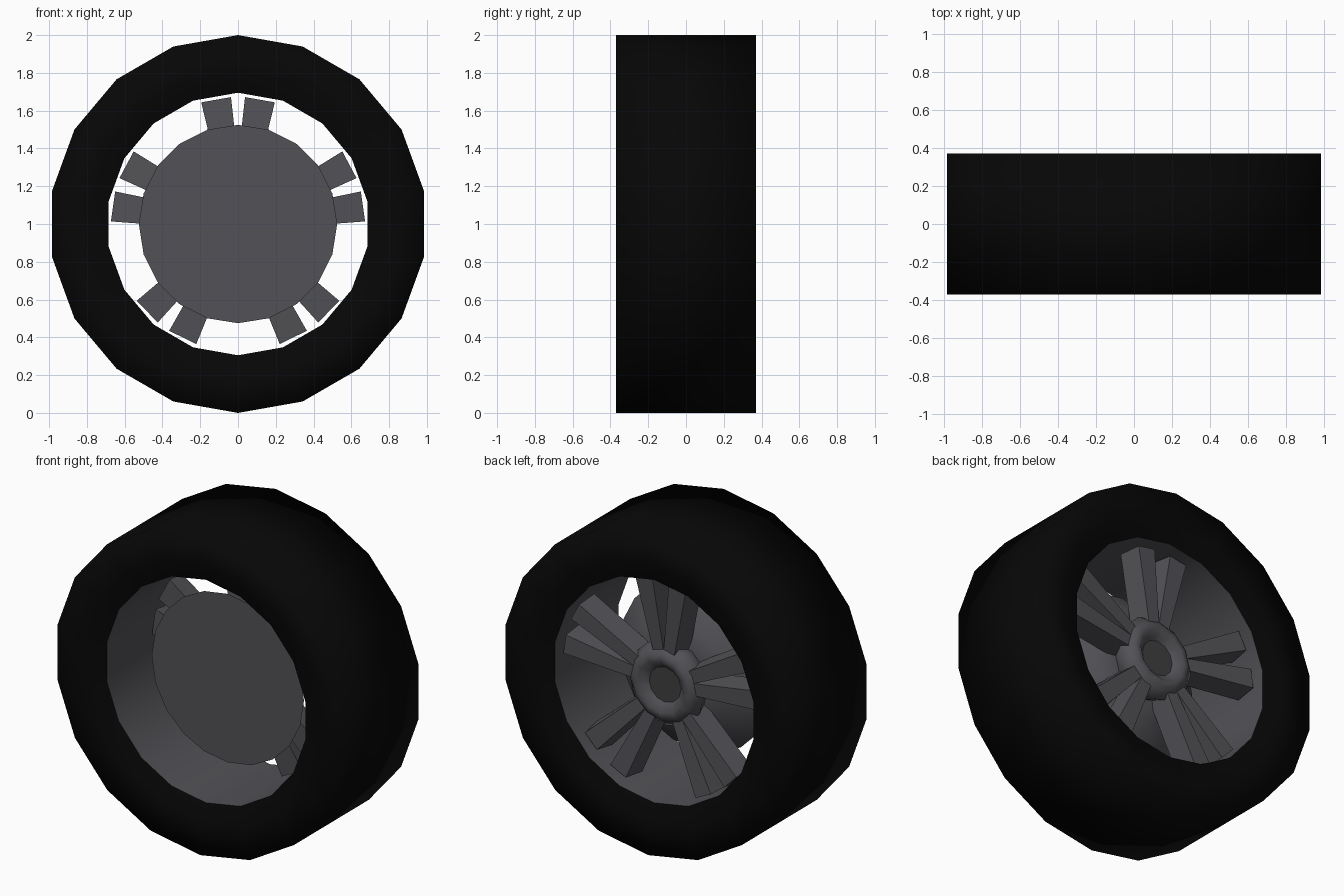
import bpy, bmesh
from math import sin, cos, pi, radians

if "Cube" in bpy.data.objects:
    bpy.data.objects.remove(bpy.data.objects["Cube"])


def material(name, v, blue=1.0):
    m = bpy.data.materials.new(name)
    m.diffuse_color = (v, v, v * blue, 1)
    m.use_nodes = True
    m.node_tree.nodes["Principled BSDF"].inputs["Base Color"].default_value = m.diffuse_color
    return m


black = material("rubber", 0.002)
grey = material("metal", 0.085, 1.12)
dark = material("dark_metal", 0.05)


def add_object(name, bm, mat, smooth=False, angle=None):
    me = bpy.data.meshes.new(name)
    bm.to_mesh(me)
    bm.free()
    ob = bpy.data.objects.new(name, me)
    bpy.context.collection.objects.link(ob)
    me.materials.append(mat)
    for p in me.polygons:
        p.use_smooth = smooth
    if angle:
        bpy.ops.object.select_all(action='DESELECT')
        ob.select_set(True)
        bpy.context.view_layer.objects.active = ob
        bpy.ops.object.shade_smooth_by_angle(angle=radians(angle))
    return ob


def lathe(name, profile, n, mat, smooth=False, angle=None, cap_start=False, cap_end=False):
    """Spin (radius, y) points about the wheel axle, first vertex at the top."""
    bm = bmesh.new()
    rings = [[bm.verts.new((r * sin(2 * pi * k / n), y, 1 + r * cos(2 * pi * k / n)))
              for k in range(n)] for r, y in profile]
    for a, b in zip(rings, rings[1:]):
        for k in range(n):
            j = (k + 1) % n
            bm.faces.new((a[k], a[j], b[j], b[k]))
    if cap_start:
        bm.faces.new(rings[0][::-1])
    if cap_end:
        bm.faces.new(rings[-1])
    if cap_start and cap_end:
        bmesh.ops.recalc_face_normals(bm, faces=bm.faces)
    return add_object(name, bm, mat, smooth, angle)


# Tyre: 18 sides, smooth shaded, sidewalls sinking towards the rim
lathe("tyre", [(0.695, -0.315), (0.80, -0.353), (1, -0.37),
               (1, 0.37), (0.80, 0.353), (0.695, 0.315)], 18, black, smooth=True)

# Rim barrel lining the tyre opening
lathe("rim_barrel", [(0.695, 0.315), (0.695, -0.315)], 18, grey, smooth=True)

# Brake drum: flat front, tapering back to the hub
lathe("brake_drum", [(0.525, -0.10), (0.34, 0.07), (0.22, 0.10)], 20, grey,
      angle=40, cap_start=True, cap_end=True)

# Hub ring with a sunken centre
lathe("hub", [(0.22, 0.09), (0.26, 0.19), (0.20, 0.245), (0.16, 0.25), (0.11, 0.205)],
      12, grey, smooth=True)
lathe("hub_cap", [(0.11, 0.205)], 12, dark, cap_end=True)

# Five pairs of spokes, widening outwards and narrower on the outer (back) face
R_IN, R_OUT = 0.20, 0.668
for i in range(5):
    for side in (-1, 1):
        t = radians(72 * i + 10 * side)
        bm = bmesh.new()

        def vert(u, y, r):
            return bm.verts.new((u * cos(t) + r * sin(t), y, 1 - u * sin(t) + r * cos(t)))

        a, b = [[vert(-w, yf, r), vert(w, yf, r), vert(w * 0.74, yb, r), vert(-w * 0.74, yb, r)]
                for r, w, yf, yb in ((R_IN, 0.05, 0.08, 0.22), (R_OUT, 0.08, 0.115, 0.25))]
        bm.faces.new(a)
        bm.faces.new(b)
        for k in range(4):
            j = (k + 1) % 4
            bm.faces.new((a[k], a[j], b[j], b[k]))
        bmesh.ops.recalc_face_normals(bm, faces=bm.faces)
        add_object(f"spoke_{i + 1}_{'left' if side < 0 else 'right'}", bm, grey)
